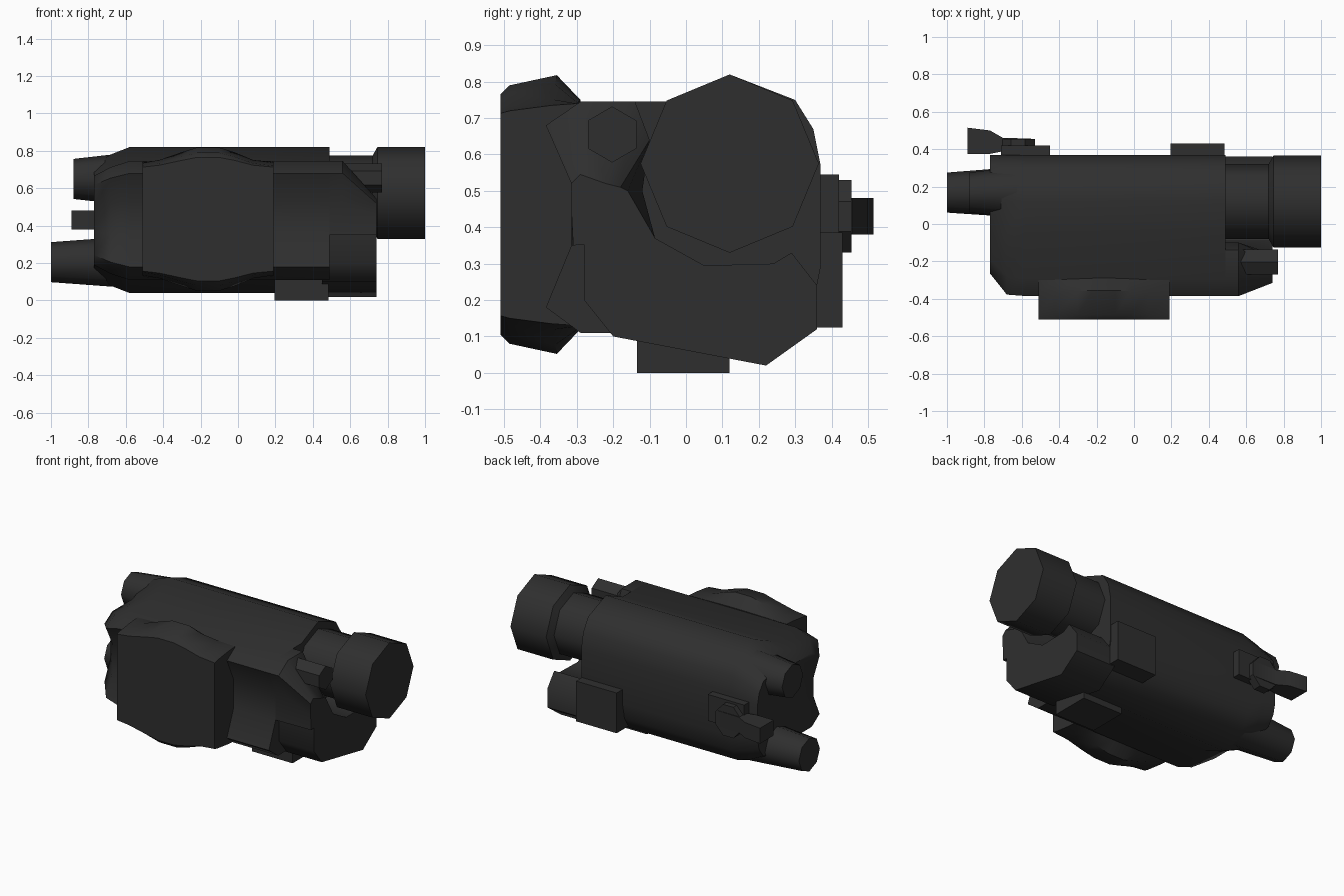
import bpy, bmesh, math

if "Cube" in bpy.data.objects:
    bpy.data.objects.remove(bpy.data.objects["Cube"])

mat = bpy.data.materials.new("charcoal")
mat.diffuse_color = (0.028, 0.028, 0.028, 1)
mat.use_nodes = True
mat.node_tree.nodes["Principled BSDF"].inputs["Base Color"].default_value = mat.diffuse_color


def finish(name, bm, angle):
    bmesh.ops.recalc_face_normals(bm, faces=bm.faces)
    me = bpy.data.meshes.new(name)
    bm.to_mesh(me)
    bm.free()
    me.materials.append(mat)
    ob = bpy.data.objects.new(name, me)
    bpy.context.collection.objects.link(ob)
    bpy.ops.object.select_all(action='DESELECT')
    ob.select_set(True)
    bpy.context.view_layer.objects.active = ob
    bpy.ops.object.shade_smooth_by_angle(angle=math.radians(angle))
    return ob


def loft(name, sections, angle=50):
    """Skin a list of (x, [(y, z), ...]) sections and cap both ends."""
    bm = bmesh.new()
    rings = [[bm.verts.new((x, y, z)) for y, z in pts] for x, pts in sections]
    n = len(rings[0])
    for a, b in zip(rings, rings[1:]):
        for i in range(n):
            j = (i + 1) % n
            bm.faces.new((a[i], a[j], b[j], b[i]))
    bm.faces.new(rings[0])
    bm.faces.new(rings[-1])
    return finish(name, bm, angle)


def ring(y, z, r, n):
    return [(y + r * math.sin(2 * math.pi * i / n), z + r * math.cos(2 * math.pi * i / n))
            for i in range(n)]


def box(name, x0, x1, y0, y1, z0, z1):
    return loft(name, [(x, [(y0, z0), (y1, z0), (y1, z1), (y0, z1)]) for x in (x0, x1)], 30)


def plate(name, outline, z0, z1):
    """Extrude an (x, y) outline upward."""
    bm = bmesh.new()
    f = bm.faces.new([bm.verts.new((x, y, z0)) for x, y in outline])
    out = bmesh.ops.extrude_face_region(bm, geom=[f])
    bmesh.ops.translate(bm, vec=(0, 0, z1 - z0),
                        verts=[v for v in out['geom'] if isinstance(v, bmesh.types.BMVert)])
    return finish(name, bm, 30)


# main body: two stacked cells with a waisted front side, tapered at the rear
body = [(-0.29, 0.745), (-0.05, 0.745), (0.12, 0.82), (0.30, 0.75), (0.35, 0.67), (0.37, 0.57),
        (0.37, 0.29), (0.35, 0.19), (0.30, 0.11), (0.12, 0.04), (-0.05, 0.11), (-0.29, 0.11),
        (-0.385, 0.18), (-0.315, 0.35), (-0.315, 0.53), (-0.385, 0.68)]


def shrink(sy, sz):
    return [(0.37 + (y - 0.37) * sy, 0.43 + (z - 0.43) * sz) for y, z in body]


loft("main_body", [(-0.77, shrink(0.84, 0.75)), (-0.68, shrink(0.99, 0.9)),
                   (-0.58, body), (0.49, body)])

# upper lamp neck and head
loft("lamp_head", [(0.45, ring(0.12, 0.575, 0.2, 8)), (0.72, ring(0.12, 0.575, 0.2, 8)),
                   (0.745, ring(0.12, 0.575, 0.245, 8)), (1.0, ring(0.12, 0.575, 0.245, 8))])

# lower front housing under the lamp
lower = [(-0.28, 0.2), (-0.2, 0.1), (0.22, 0.02), (0.36, 0.12), (0.36, 0.24), (0.29, 0.33),
         (0.24, 0.30), (0.05, 0.295), (-0.085, 0.37), (-0.15, 0.45), (-0.28, 0.45)]
loft("lower_housing", [(0.45, lower), (0.74, lower)])

# sloped shoulder beside the lamp
a = [(-0.315, 0.35), (-0.315, 0.53), (-0.385, 0.68), (-0.29, 0.745),
     (-0.14, 0.745), (-0.10, 0.64), (-0.12, 0.5), (-0.085, 0.37)]
b = [(-0.31, 0.35), (-0.315, 0.45), (-0.315, 0.52), (-0.29, 0.545),
     (-0.22, 0.52), (-0.18, 0.51), (-0.16, 0.50), (-0.085, 0.37)]
loft("shoulder", [(0.45, a), (0.56, a), (0.74, b)], 35)

# small emitter above the shoulder
loft("small_emitter", [(x, ring(-0.203, 0.655, 0.077, 6)) for x in (0.5, 0.77)], 30)

# bulging side cover, symmetric about its middle height
cover = []
for x, t in ((-0.51, 0), (-0.42, 0.2), (-0.30, 0.7), (-0.22, 1), (-0.10, 1),
             (-0.02, 0.7), (0.08, 0.2), (0.19, 0)):
    half = [(-0.51, 0.278 + 0.052 * t), (-0.485, 0.285 + 0.07 * t),
            (-0.37 + 0.015 * t, 0.30 + 0.083 * t), (-0.30 + 0.01 * t, 0.305 + 0.01 * t)]
    cover.append((x, [(y, 0.435 + h) for y, h in half] +
                  [(y, 0.435 - h) for y, h in reversed(half)]))
loft("side_cover", cover, 35)

# two tapered rear posts
for name, tip, z in (("upper_rear_post", -0.88, 0.65), ("lower_rear_post", -1.0, 0.205)):
    loft(name, [(tip, ring(0.168, z, 0.107, 8)), (-0.66, ring(0.17, z, 0.132, 8)),
                (-0.5, ring(0.17, z, 0.14, 8))])

# mounting blocks
box("bottom_block", 0.195, 0.485, -0.135, 0.12, 0.0, 0.15)
box("back_block", 0.195, 0.485, 0.30, 0.43, 0.125, 0.385)

# rear switch: base, dial and lever
box("switch_base", -0.71, -0.45, 0.33, 0.42, 0.375, 0.545)
dial = [(-0.62 + 0.09 * math.cos(k * math.pi / 4 + math.pi / 8) / math.cos(math.pi / 8),
         0.43 + 0.1 * math.sin(k * math.pi / 4 + math.pi / 8) / math.cos(math.pi / 8))
        for k in range(8)]
bm = bmesh.new()
lo = [bm.verts.new((x, 0.40, z)) for x, z in dial]
hi = [bm.verts.new((x, 0.455, z)) for x, z in dial]
bm.faces.new(lo)
bm.faces.new(hi)
for i in range(8):
    j = (i + 1) % 8
    bm.faces.new((lo[i], lo[j], hi[j], hi[i]))
finish("switch_dial", bm, 30)
plate("switch_lever", [(-0.89, 0.375), (-0.77, 0.375), (-0.55, 0.42), (-0.55, 0.457), (-0.70, 0.46),
                       (-0.77, 0.50), (-0.89, 0.515)], 0.38, 0.48)
